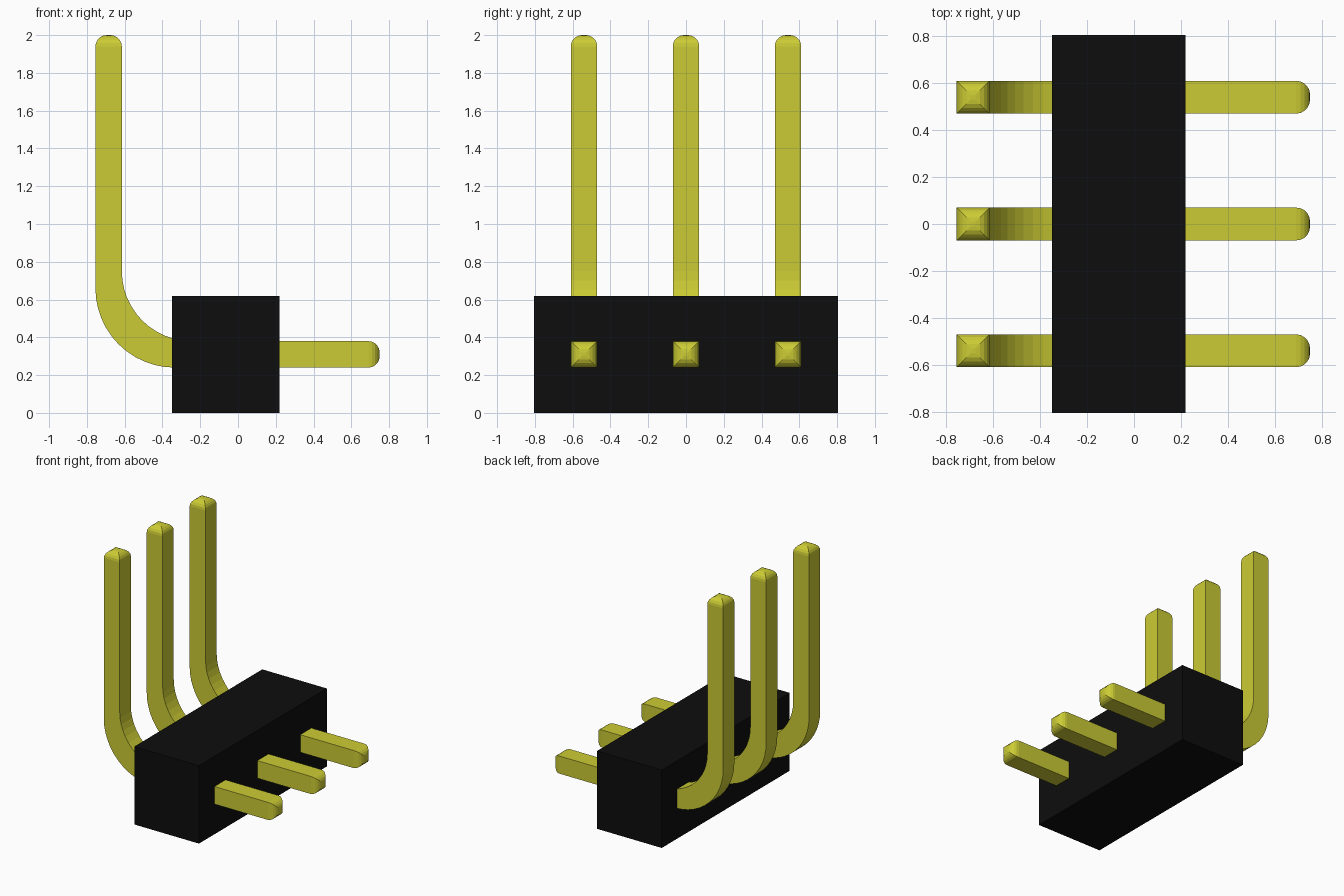
import bpy, bmesh
from math import sin, cos, pi

if "Cube" in bpy.data.objects:
    bpy.data.objects.remove(bpy.data.objects["Cube"])


def material(name, color):
    m = bpy.data.materials.new(name)
    m.diffuse_color = (*color, 1)
    m.use_nodes = True
    m.node_tree.nodes["Principled BSDF"].inputs["Base Color"].default_value = m.diffuse_color
    return m


yellow = material("pin_yellow", (0.6, 0.6, 0.035))
black = material("housing_black", (0.004, 0.004, 0.004))

# Housing block
bpy.ops.mesh.primitive_cube_add(size=1, location=(-0.065, 0, 0.31))
housing = bpy.context.object
housing.name = "housing"
housing.scale = (0.57, 1.61, 0.62)
bpy.ops.object.transform_apply(location=False, rotation=False, scale=True)
housing.data.materials.append(black)

H, R = 0.07, 0.06        # pin half width, tip rounding
PX, PZ = -0.685, 0.31    # centre of upright leg, centre of horizontal leg
TIP, BEND = 5, 12

# Pin sections: outer (x, z), inner (x, z), half width in y
sections = []
for i in range(TIP, -1, -1):                      # rounded upper tip
    a = i / TIP * pi / 2
    h, z = H - R + R * cos(a), 2 - R + R * sin(a)
    sections.append(((PX - h, z), (PX + h, z), h))
for i in range(BEND + 1):                         # bend
    a = i / BEND * pi / 2
    outer = (-0.335 - 0.42 * cos(a), 0.66 - 0.42 * sin(a))
    inner = (-0.245 - 0.37 * cos(a), 0.75 - 0.37 * sin(a))
    sections.append((outer, inner, H))
for i in range(TIP + 1):                          # rounded front tip
    a = i / TIP * pi / 2
    h, x = H - R + R * cos(a), 0.75 - R + R * sin(a)
    sections.append(((x, PZ - h), (x, PZ + h), h))


def add_pin(name, y):
    bm = bmesh.new()
    rings = [[bm.verts.new((p[0], y + s * h, p[1]))
              for p, s in ((o, -1), (o, 1), (n, 1), (n, -1))]
             for o, n, h in sections]
    for a, b in zip(rings, rings[1:]):
        for k in range(4):
            j = (k + 1) % 4
            bm.faces.new((a[k], a[j], b[j], b[k]))
    bm.faces.new(rings[0])
    bm.faces.new(rings[-1])
    bmesh.ops.recalc_face_normals(bm, faces=bm.faces)
    mesh = bpy.data.meshes.new(name)
    bm.to_mesh(mesh)
    bm.free()
    mesh.materials.append(yellow)
    bpy.context.collection.objects.link(bpy.data.objects.new(name, mesh))


# Three bent pins
for i in range(3):
    add_pin(f"pin_{i + 1}", (i - 1) * 0.54)
